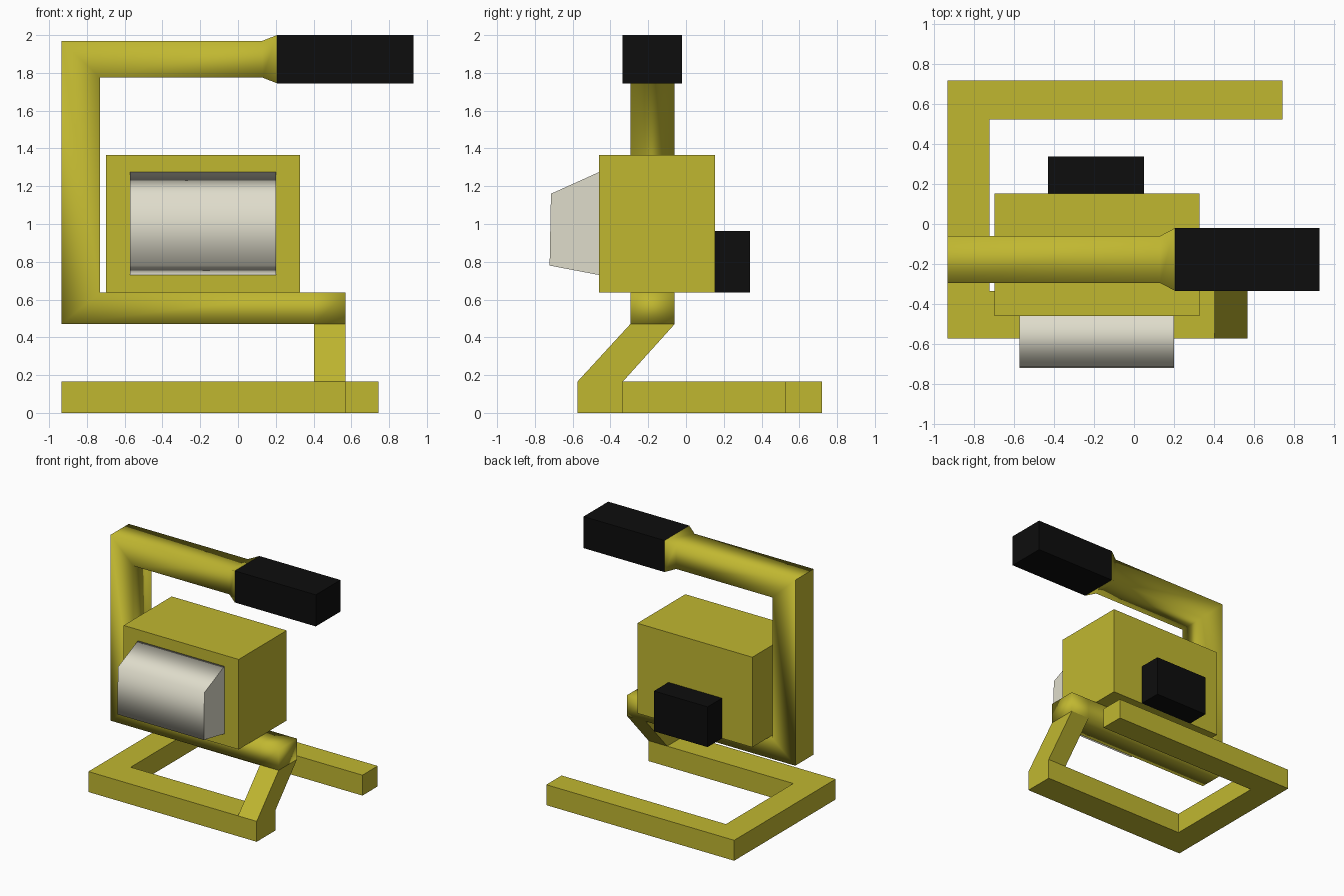
import bpy, bmesh

if "Cube" in bpy.data.objects:
    bpy.data.objects.remove(bpy.data.objects["Cube"])


def material(name, rgb):
    m = bpy.data.materials.new(name)
    m.diffuse_color = (*rgb, 1)
    m.use_nodes = True
    m.node_tree.nodes["Principled BSDF"].inputs["Base Color"].default_value = m.diffuse_color
    return m


YELLOW = material("mustard yellow", (0.53, 0.475, 0.03))
BLACK = material("black", (0.004, 0.004, 0.004))
LENS = material("off white", (0.74, 0.72, 0.60))


def finish(name, bm, mat):
    bmesh.ops.recalc_face_normals(bm, faces=bm.faces)
    mesh = bpy.data.meshes.new(name)
    bm.to_mesh(mesh)
    bm.free()
    mesh.materials.append(mat)
    obj = bpy.data.objects.new(name, mesh)
    bpy.context.collection.objects.link(obj)
    return obj


def prism(name, profile, axis, lo, hi, mat, smooth_sides=False):
    """Extrude a 2D profile from lo to hi along the given axis."""
    def point(p, t):
        co = list(p)
        co.insert(axis, t)
        return co
    bm = bmesh.new()
    a, b = ([bm.verts.new(point(p, t)) for p in profile] for t in (lo, hi))
    caps = [bm.faces.new(a), bm.faces.new(b)]
    n = len(profile)
    for i in range(n):
        f = bm.faces.new((a[i], a[(i + 1) % n], b[(i + 1) % n], b[i]))
        f.smooth = smooth_sides
    for f in caps:
        for e in f.edges:
            e.smooth = False
    return finish(name, bm, mat)


def box(name, x, y, z, mat):
    rect = [(x[0], y[0]), (x[1], y[0]), (x[1], y[1]), (x[0], y[1])]
    return prism(name, rect, 2, z[0], z[1], mat)


# Open floor frame and the slanted riser
prism("floor_frame", [(-0.935, -0.575), (0.57, -0.575), (0.57, -0.335), (-0.725, -0.335),
                      (-0.725, 0.525), (0.745, 0.525), (0.745, 0.72), (-0.935, 0.72)],
      2, 0, 0.165, YELLOW)
prism("riser", [(-0.575, 0.165), (-0.335, 0.165), (-0.06, 0.47), (-0.295, 0.47)],
      0, 0.403, 0.57, YELLOW)

# Support arm: C-shaped bar lofted through rectangular stations, flared at the grip
stations = [  # inner (x, z), outer (x, z), y front, y back
    ((0.57, 0.637), (0.57, 0.47), -0.295, -0.06),
    ((0.403, 0.637), (0.403, 0.47), -0.295, -0.06),
    ((-0.73, 0.637), (-0.935, 0.47), -0.295, -0.06),
    ((-0.73, 1.775), (-0.935, 1.97), -0.295, -0.06),
    ((0.13, 1.775), (0.13, 1.97), -0.295, -0.06),
    ((0.206, 1.745), (0.206, 2.0), -0.335, -0.02),
]
bm = bmesh.new()
rings = [[bm.verts.new((p[0], y, p[1])) for p, y in ((i, f), (o, f), (o, b), (i, b))]
         for i, o, f, b in stations]
for r, s in zip(rings, rings[1:]):
    for k in range(4):
        bm.faces.new((r[k], r[(k + 1) % 4], s[(k + 1) % 4], s[k]))
bm.faces.new(rings[0])
bm.faces.new(rings[-1])
for f in bm.faces:
    f.smooth = True
for e in bm.edges:  # crisp outline on the outer upright face and at the grip
    xs = [v.co.x for v in e.verts]
    e.smooth = not (max(xs) < -0.93 or min(xs) > 0.2 and e.verts[0].co.z > 1)
finish("support_arm", bm, YELLOW)

# Hand grip
box("hand_grip", (0.206, 0.93), (-0.335, -0.02), (1.745, 2.0), BLACK)

# Lamp housing, rear block and front lens
box("lamp_housing", (-0.70, 0.328), (-0.46, 0.153), (0.637, 1.365), YELLOW)
box("rear_block", (-0.43, 0.05), (0.153, 0.338), (0.637, 0.962), BLACK)
prism("lens", [(-0.46, 1.275), (-0.715, 1.16), (-0.722, 0.78), (-0.46, 0.73)],
      0, -0.573, 0.2, LENS, smooth_sides=True)
